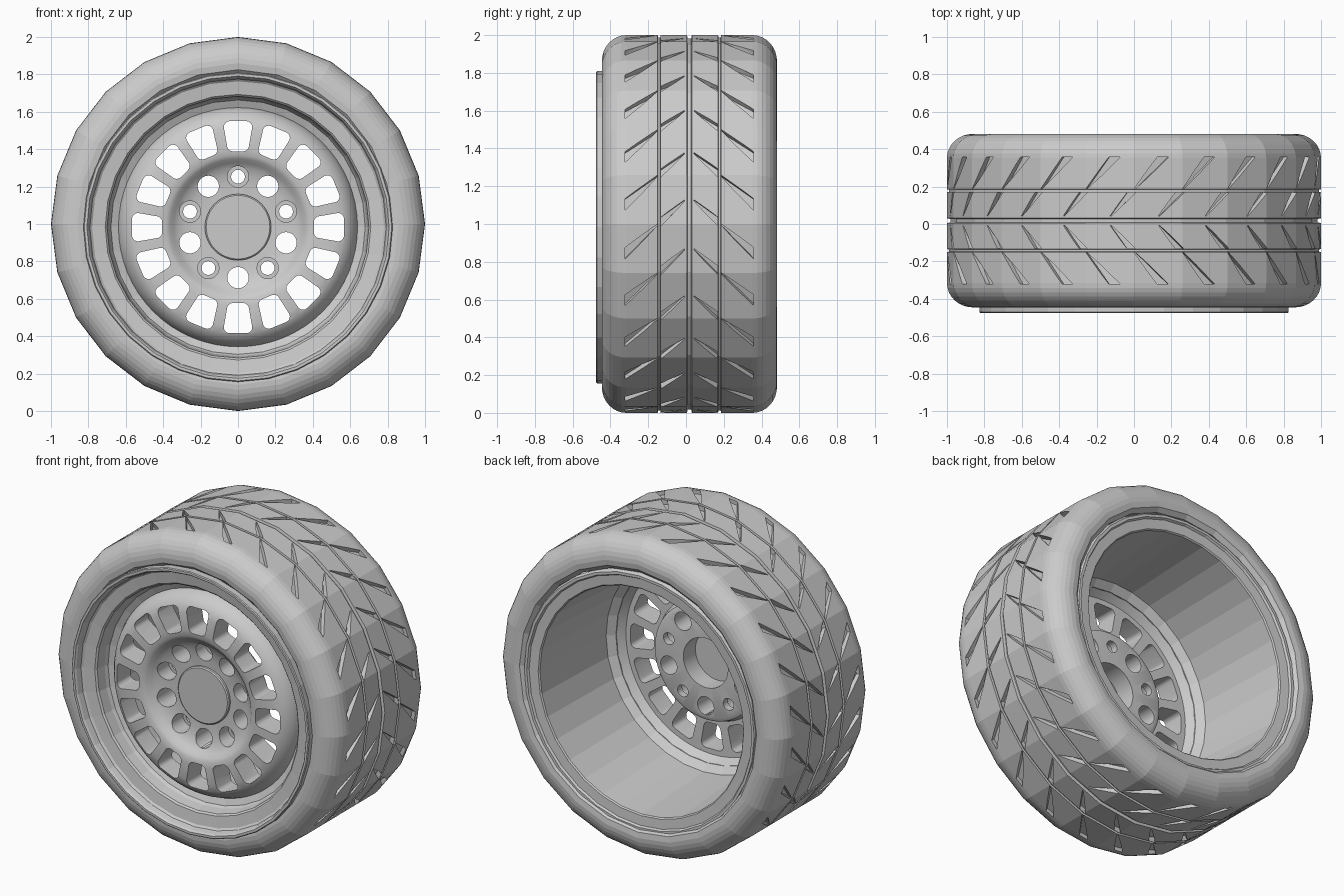
import bpy, bmesh
from math import sin, cos, pi, radians

cube = bpy.data.objects.get("Cube")
if cube:
    bpy.data.objects.remove(cube, do_unlink=True)

grey = bpy.data.materials.new("plain grey")
grey.use_nodes = True
grey.diffuse_color = (0.6, 0.6, 0.6, 1)
grey.node_tree.nodes["Principled BSDF"].inputs["Base Color"].default_value = (0.6, 0.6, 0.6, 1)

RIM_Z = 0.983   # the wheel sits slightly low inside the tyre


def polar(r, a, y):
    return (r * cos(a), y, r * sin(a))


def finish(name, bm, z):
    bmesh.ops.recalc_face_normals(bm, faces=bm.faces)
    mesh = bpy.data.meshes.new(name)
    bm.to_mesh(mesh)
    bm.free()
    mesh.materials.append(grey)
    obj = bpy.data.objects.new(name, mesh)
    obj.location.z = z
    bpy.context.collection.objects.link(obj)
    return obj


def lathe(name, profile, sides, z):
    """Spin a closed (radius, y) outline around the y axis."""
    bm = bmesh.new()
    rings = [[bm.verts.new(polar(r, 2 * pi * i / sides, y)) for r, y in profile]
             for i in range(sides)]
    n = len(profile)
    for i in range(sides):
        a, b = rings[i], rings[(i + 1) % sides]
        for j in range(n):
            k = (j + 1) % n
            bm.faces.new((a[j], a[k], b[k], b[j]))
    return finish(name, bm, z)


def hull(bm, points):
    verts = [bm.verts.new(p) for p in points]
    res = bmesh.ops.convex_hull(bm, input=verts)
    loose = [v for v in res["geom_interior"] if isinstance(v, bmesh.types.BMVert)]
    bmesh.ops.delete(bm, geom=loose, context="VERTS")


def disc_points(cx, cz, r, y, n):
    return [(cx + r * cos(2 * pi * i / n), y, cz + r * sin(2 * pi * i / n)) for i in range(n)]


def cut(obj, cutter):
    cutter.hide_render = True
    mod = obj.modifiers.new("cut", "BOOLEAN")
    mod.operation = "DIFFERENCE"
    mod.solver = "EXACT"
    mod.object = cutter
    select(obj)
    bpy.ops.object.modifier_apply(modifier=mod.name)
    bpy.data.objects.remove(cutter, do_unlink=True)


def select(obj):
    bpy.ops.object.select_all(action="DESELECT")
    obj.select_set(True)
    bpy.context.view_layer.objects.active = obj


# Tyre: rounded shoulders and three grooves around the tread
MID = 0.018
half = 0.464
profile = [(0.80, MID - half + 0.03), (0.825, MID - half + 0.005)]
shoulder = [(0.86 + 0.14 * sin(i * pi / 16), half - 0.13 + 0.13 * cos(i * pi / 16)) for i in range(9)]
profile += [(r, MID - w) for r, w in shoulder]
for offset, w, floor in ((-0.16, 0.008, 0.988), (0, 0.013, 0.982), (0.16, 0.008, 0.988)):
    y = MID + offset
    profile += [(1, y - w), (floor, y - w * 0.7), (floor, y + w * 0.7), (1, y + w)]
profile += [(r, MID + w) for r, w in reversed(shoulder)]
profile += [(0.825, MID + half - 0.005), (0.80, MID + half - 0.03)]
tyre = lathe("tyre", profile, 24, 1)

# Tapered chevron cuts in the tread, in two halves per side
bm = bmesh.new()
for i in range(24):
    for side in (-1, 1):
        for near, far, wide in ((0.17, 0.34, 0.031), (0.025, 0.15, 0.023)):
            points = []
            for d, w in ((far, wide), (near, 0.003)):
                a = radians(6 + 15 * i) + (0.34 - d) * 0.9
                points += [polar(r, a + s * w, MID + side * d) for r in (0.968, 1.04) for s in (-1, 1)]
            hull(bm, points)
cut(tyre, finish("tread_cutter", bm, 1))

# Rim: stepped front lip, tapered barrel and flat rear flange
rim = lathe("rim_barrel", [
    (0.805, -0.40), (0.827, -0.43), (0.827, -0.471), (0.822, -0.476), (0.808, -0.476), (0.80, -0.465),
    (0.792, -0.43), (0.78, -0.42), (0.71, -0.41), (0.70, -0.40), (0.69, -0.34), (0.68, -0.32),
    (0.635, -0.30), (0.635, -0.21), (0.675, -0.17), (0.708, 0.44), (0.715, 0.448), (0.775, 0.452),
    (0.783, 0.465), (0.80, 0.465), (0.81, 0.45)], 32, RIM_Z)

# Wheel disc: domed spoke face, bowl-shaped hub and rear boss
disc = lathe("spoke_disc", [
    (0.645, -0.27), (0.638, -0.31), (0.622, -0.345), (0.60, -0.372), (0.57, -0.394), (0.53, -0.405),
    (0.42, -0.407), (0.385, -0.403), (0.365, -0.392), (0.345, -0.37), (0.32, -0.352), (0.28, -0.338),
    (0.23, -0.33), (0.155, -0.328), (0.155, -0.195), (0.34, -0.195), (0.36, -0.205), (0.38, -0.26),
    (0.60, -0.26), (0.645, -0.20)], 64, RIM_Z)

# Sixteen rounded slots, and ten bolt holes of which every other one is stepped
bm = bmesh.new()
for i in range(16):
    a = 2 * pi * i / 16 + pi / 2
    points = []
    for r, w in ((0.437, 0.027), (0.535, 0.044)):
        for s in (-w, w):
            cx, cz = r * cos(a) - s * sin(a), r * sin(a) + s * cos(a)
            for y in (-0.6, -0.1):
                points += disc_points(cx, cz, 0.032, y, 16)
    hull(bm, points)
small = bmesh.new()
for i in range(10):
    x, _, z = polar(0.27, 2 * pi * i / 10 + pi / 2, 0)
    back = -0.24 if i % 2 == 0 else -0.1
    hull(bm, disc_points(x, z, 0.057, -0.6, 24) + disc_points(x, z, 0.057, back, 24))
    if i % 2 == 0:
        hull(small, disc_points(x, z, 0.037, -0.6, 20) + disc_points(x, z, 0.037, -0.1, 20))
cut(disc, finish("slot_cutter", bm, RIM_Z))
cut(disc, finish("bolt_cutter", small, RIM_Z))

# Centre cap
bm = bmesh.new()
hull(bm, [p for r, y in ((0.177, -0.315), (0.177, -0.342), (0.17, -0.348))
          for p in disc_points(0, 0, r, y, 48)])
cap = finish("centre_cap", bm, RIM_Z)

for obj in (disc, cap):
    select(obj)
    bpy.ops.object.shade_smooth_by_angle(angle=radians(30))
